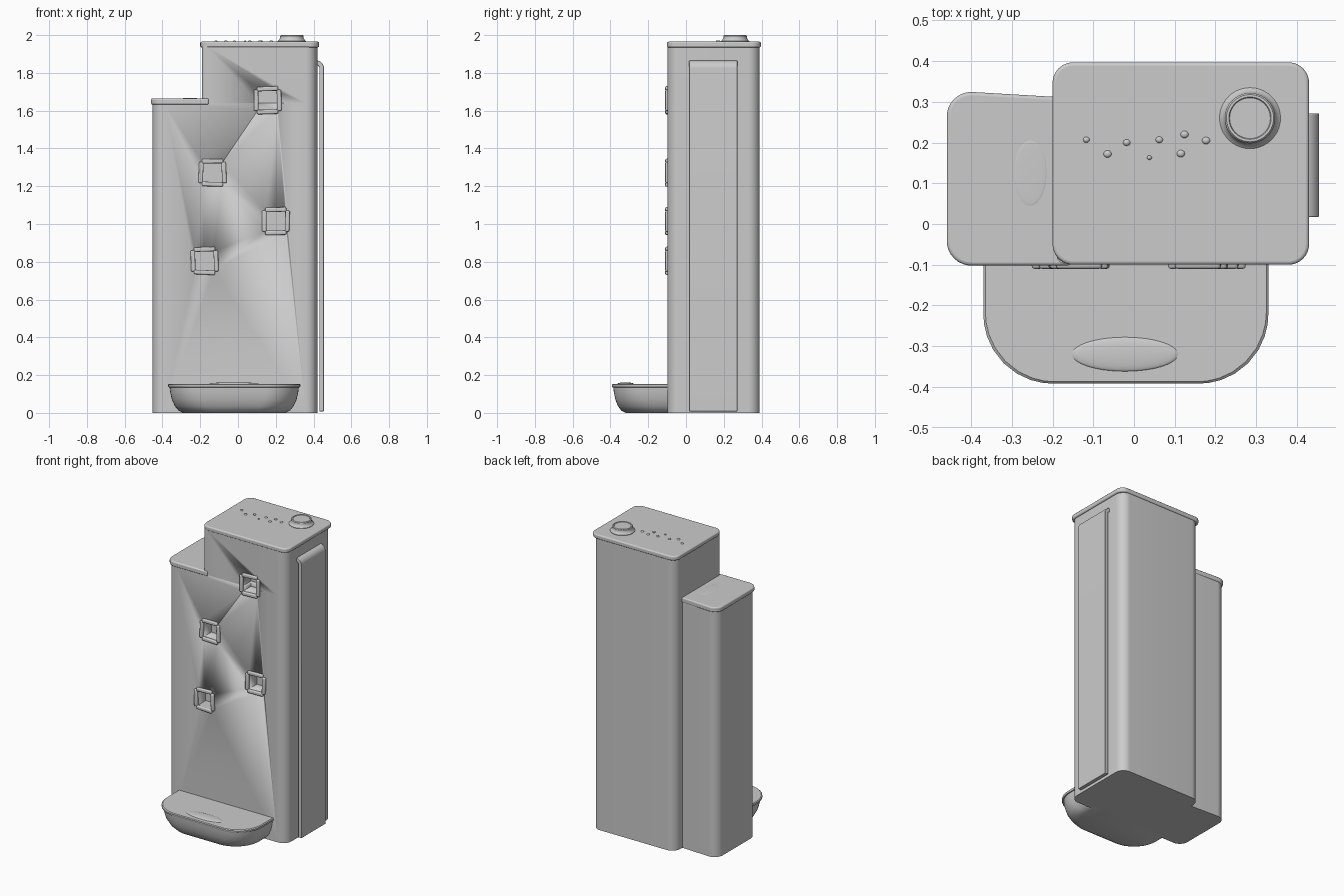
import bpy, bmesh, math, random
from mathutils import Vector

if "Cube" in bpy.data.objects:
    bpy.data.objects.remove(bpy.data.objects["Cube"])

random.seed(4)
grey = bpy.data.materials.new("light_grey")
grey.diffuse_color = (0.6, 0.6, 0.6, 1)
grey.use_nodes = True
grey.node_tree.nodes["Principled BSDF"].inputs["Base Color"].default_value = grey.diffuse_color


def finish(bm, name, bevel=0.0, smooth=True):
    bmesh.ops.recalc_face_normals(bm, faces=bm.faces[:])
    me = bpy.data.meshes.new(name)
    bm.to_mesh(me)
    bm.free()
    ob = bpy.data.objects.new(name, me)
    bpy.context.collection.objects.link(ob)
    me.materials.append(grey)
    bpy.ops.object.select_all(action='DESELECT')
    ob.select_set(True)
    bpy.context.view_layer.objects.active = ob
    if smooth:
        bpy.ops.object.shade_smooth_by_angle(angle=math.radians(35))
    if bevel:
        m = ob.modifiers.new("bevel", 'BEVEL')
        m.width, m.segments = bevel, 3
        m.limit_method, m.angle_limit = 'ANGLE', math.radians(40)
    return ob


def rounded(points, seg=8):
    """Polygon outline from (x, y, corner radius)."""
    out = []
    for i, (x, y, r) in enumerate(points):
        p = Vector((x, y))
        if r == 0:
            out.append(p)
            continue
        a = (Vector(points[i - 1][:2]) - p).normalized()
        b = (Vector(points[(i + 1) % len(points)][:2]) - p).normalized()
        half = a.angle(b) / 2
        c = p + (a + b).normalized() * (r / math.sin(half))
        s = p + a * (r / math.tan(half)) - c
        e = p + b * (r / math.tan(half)) - c
        for k in range(seg + 1):
            out.append(c + s.lerp(e, k / seg).normalized() * r)
    return out


def loft(name, rings, bevel=0.0):
    """Skin a stack of equal-length rings of 3D points, ends closed."""
    bm = bmesh.new()
    vs = [[bm.verts.new(p) for p in ring] for ring in rings]
    n = len(vs[0])
    for a, b in zip(vs, vs[1:]):
        for i in range(n):
            bm.faces.new((a[i], a[(i + 1) % n], b[(i + 1) % n], b[i]))
    bm.faces.new(vs[0])
    bm.faces.new(vs[-1])
    return finish(bm, name, bevel)


def prism(name, points, z0, z1, bevel=0.0):
    o = rounded(points)
    return loft(name, [[(p.x, p.y, z) for p in o] for z in (z0, z1)], bevel)


def box(name, loc, size, bevel=0.0):
    bm = bmesh.new()
    bmesh.ops.create_cube(bm, size=1)
    bmesh.ops.scale(bm, vec=size, verts=bm.verts)
    ob = finish(bm, name, bevel)
    ob.location = loc
    return ob


def ellipsoid(name, loc, size, seg=32):
    bm = bmesh.new()
    bmesh.ops.create_uvsphere(bm, u_segments=seg, v_segments=seg // 2, radius=1)
    bmesh.ops.scale(bm, vec=size, verts=bm.verts)
    ob = finish(bm, name)
    ob.location = loc
    return ob


# tower body: lower stepped plan and taller upper block
R = 0.06
lower = prism("lower_tower", [(-.452, -.097, R), (.42, -.097, R), (.42, .39, R),
                              (-.19, .39, R), (-.19, .31, 0), (-.452, .322, R)], 0, 1.64)
upper = prism("upper_tower", [(-.19, -.097, .02), (.42, -.097, R), (.42, .39, R),
                              (-.19, .39, R)], 1.64, 1.945)

# roof slabs
prism("tall_roof", [(-.2, -.1, .05), (.43, -.1, .05), (.43, .397, .05), (-.2, .397, .05)],
      1.935, 1.965, .008)
prism("low_roof", [(-.46, -.102, R), (-.155, -.102, 0), (-.155, .31, 0), (-.46, .328, R)],
      1.632, 1.665, .008)
ellipsoid("low_roof_bump", (-.255, .125, 1.665), (.04, .08, .002))

# windows: recesses with four rounded bars each
for n, (x, z) in enumerate([(.157, 1.655), (-.135, 1.272), (.2, 1.015), (-.177, .805)]):
    cut = box(f"window_cutter_{n}", (x, -.09, z), (.1, .15, .1))
    cut.hide_render = True
    cut.hide_viewport = True
    for body in ((lower, upper) if n == 0 else (lower,)):
        m = body.modifiers.new("window", 'BOOLEAN')
        m.operation, m.solver, m.object = 'DIFFERENCE', 'EXACT', cut
    for k in range(4):
        a = k * math.pi / 2
        bar = box(f"window_bar_{n}_{k}",
                  (x + .061 * math.cos(a), -.1, z + .061 * math.sin(a)),
                  (.024, .02, .112), .007)
        bar.rotation_euler.y = -a + random.uniform(-.05, .05)

# basin at the front: bowl sections with a lip on top
rings = []
for z, i in [(0, .08), (.012, .055), (.035, .036), (.07, .02), (.11, .011), (.135, .008),
             (.136, .002), (.141, 0), (.149, 0), (.154, .005)]:
    o = rounded([(-.37 + i, -.07, 0), (-.37 + i, -.392 + i * .9, .17),
                 (.33 - i, -.392 + i * .9, .17), (.33 - i, -.07, 0)])
    rings.append([(p.x, p.y, z) for p in o])
loft("basin", rings)
ellipsoid("basin_oval", (-.022, -.32, .154), (.13, .042, .008))

# side panel: thin sheet standing off the wall, curling in at the top
prof = [(.431, .008), (.455, .008)]
prof += [(.415 + .04 * math.cos(t), 1.825 + .04 * math.sin(t))
         for t in [k * math.pi / 16 for k in range(9)]]
prof += [(.415 + .016 * math.cos(t), 1.825 + .016 * math.sin(t))
         for t in [k * math.pi / 16 for k in range(8, -1, -1)]]
loft("side_panel", [[(x, y, z) for x, z in prof] for y in (.017, .272)], .005)

# chimney: revolved flared collar
rings = []
for r, z in [(.075, 1.96), (.075, 1.968), (.068, 1.974), (.062, 1.985), (.062, 1.995),
             (.058, 2.0), (.052, 2.0), (.05, 1.997)]:
    rings.append([(.285 + r * math.cos(k * math.pi / 20), .26 + r * math.sin(k * math.pi / 20), z)
                  for k in range(40)])
loft("chimney", rings)

# pebbles on the tall roof
for k, (x, y, r) in enumerate([(-.117, .207, .008), (-.065, .172, .01), (-.018, .2, .009),
                               (.062, .207, .009), (.038, .163, .006), (.115, .173, .01),
                               (.124, .22, .01), (.177, .205, .01)]):
    ellipsoid(f"pebble_{k}", (x, y, 1.966), (r, r * .9, .006), 12)
